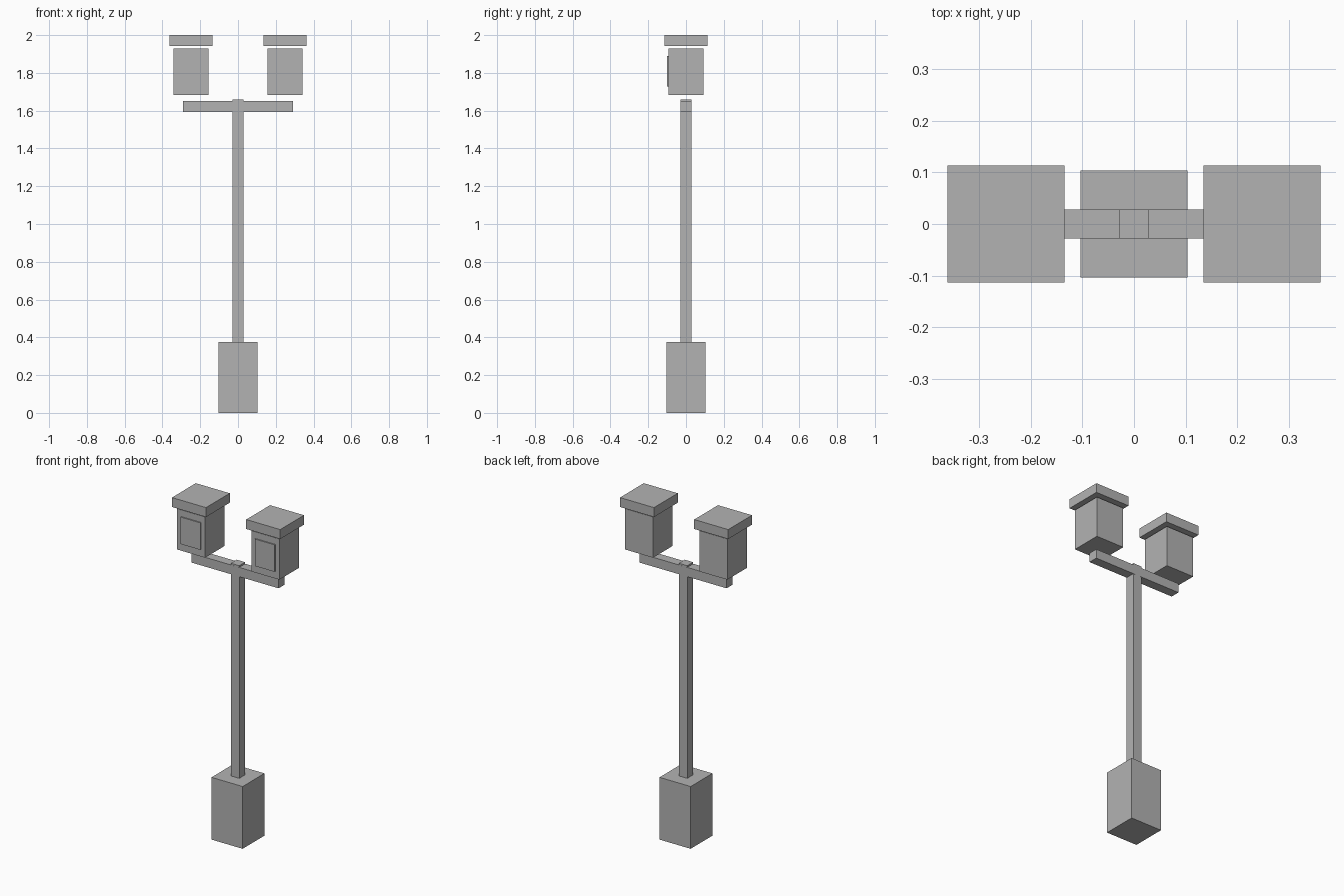
import bpy

cube = bpy.data.objects.get("Cube")
if cube:
    bpy.data.objects.remove(cube, do_unlink=True)

# Single grey finish
GREY = (0.45, 0.45, 0.45, 1.0)
grey = bpy.data.materials.new("plain_grey")
grey.use_nodes = True
grey.diffuse_color = GREY
grey.node_tree.nodes["Principled BSDF"].inputs["Base Color"].default_value = GREY


def box(name, x, y, z):
    """Box from (low, high) ranges on each axis."""
    centre = [(a + b) / 2 for a, b in (x, y, z)]
    bpy.ops.mesh.primitive_cube_add(size=1, location=centre)
    obj = bpy.context.object
    obj.name = name
    obj.scale = [b - a for a, b in (x, y, z)]
    bpy.ops.object.transform_apply(location=False, rotation=False, scale=True)
    obj.data.materials.append(grey)
    return obj


def around(half, centre=0.0):
    return (centre - half, centre + half)


# Pedestal, post and crossbar
box("base", around(0.104), around(0.104), (0, 0.376))
box("post", around(0.028), around(0.028), (0.37, 1.66))
box("crossbar", around(0.291), around(0.0285), (1.594, 1.65))

# A pair of lamps floating above the crossbar ends
for side, sign in (("left", 1), ("right", -1)):
    cx = sign * 0.248
    box(side + "_lamp_housing", around(0.093, cx), around(0.093), (1.684, 1.93))
    box(side + "_lamp_cap", around(0.1135, cx), around(0.1135), (1.943, 2.0))
    box(side + "_lamp_window", around(0.066, cx), (-0.1, -0.092), (1.727, 1.89))
